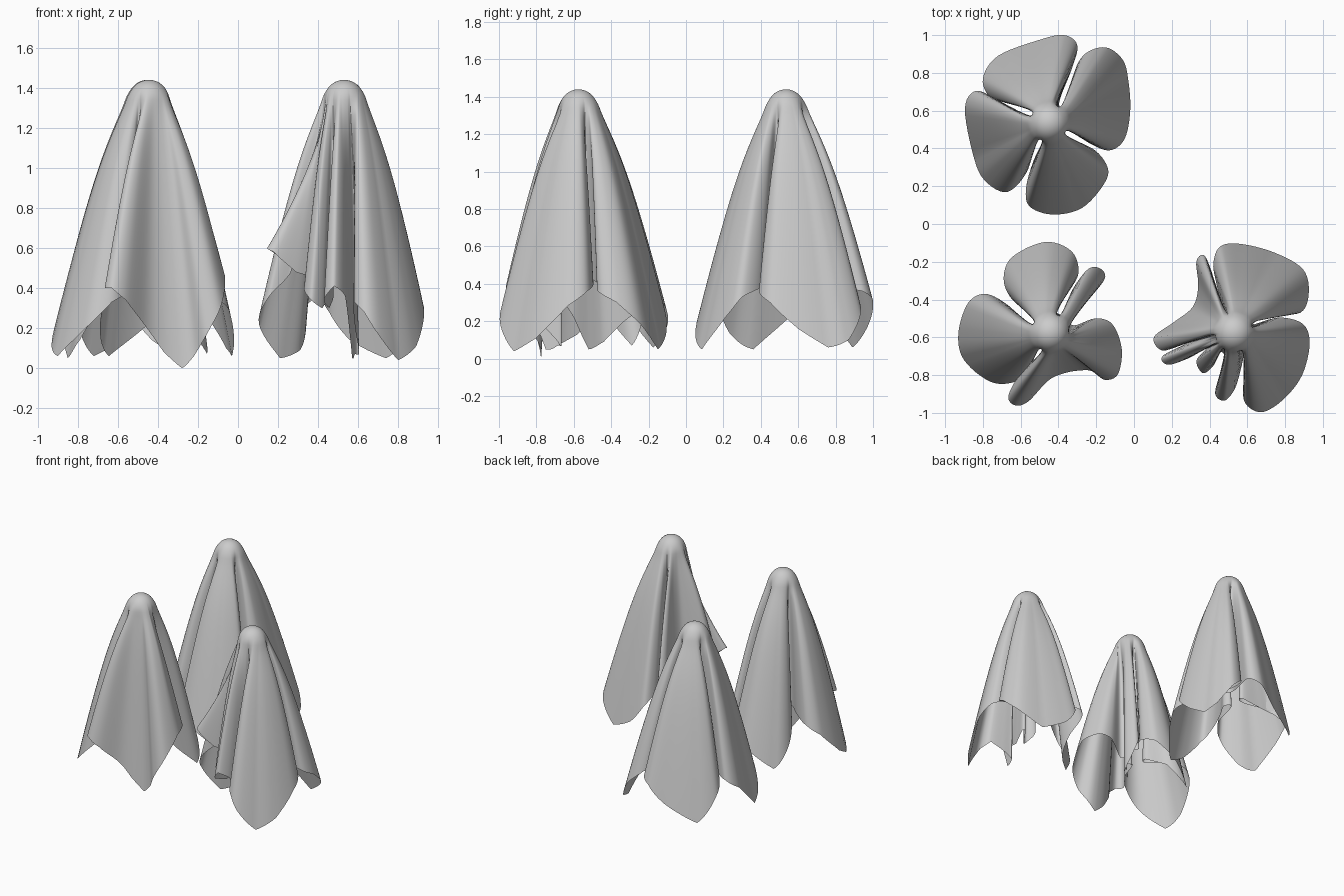
import bpy, math
from mathutils import Vector

HEAD_R, HEAD_Z, TOP = 0.10, 1.34, 1.44

# Hem control points (x, y, z), clockwise seen from above: valleys high, cloth corners low
back_left = [
    (-.37, .62, .42), (-.32, .79, .38), (-.26, .90, .35), (-.15, .935, .25), (-.06, .87, .10),
    (-.03, .76, .06), (-.02, .60, .16), (-.05, .45, .30), (-.13, .39, .36), (-.24, .43, .38),
    (-.36, .48, .42), (-.22, .40, .38), (-.14, .30, .33), (-.16, .21, .22), (-.275, .085, .05),
    (-.43, .05, .14), (-.555, .095, .30), (-.57, .20, .36), (-.53, .34, .40), (-.51, .45, .42),
    (-.56, .29, .38), (-.67, .17, .33), (-.79, .23, .14), (-.85, .36, .05), (-.895, .61, .28),
    (-.835, .705, .36), (-.71, .65, .38), (-.53, .59, .42), (-.655, .64, .38), (-.76, .67, .35),
    (-.80, .77, .24), (-.72, .89, .06), (-.50, .975, .18), (-.37, 1.0, .31), (-.30, .945, .36),
    (-.33, .82, .38)]
front_left = [
    (-.54, -.51, .40), (-.645, -.40, .36), (-.69, -.29, .20), (-.645, -.175, .06),
    (-.47, -.095, .20), (-.33, -.145, .33), (-.295, -.265, .38), (-.365, -.38, .42),
    (-.395, -.46, .43), (-.33, -.355, .40), (-.245, -.24, .35), (-.18, -.235, .20),
    (-.155, -.29, .07), (-.245, -.40, .20), (-.33, -.51, .36), (-.205, -.50, .46),
    (-.115, -.53, .48), (-.065, -.66, .46), (-.085, -.795, .31), (-.155, -.825, .17),
    (-.22, -.78, .06), (-.28, -.775, 0), (-.37, -.79, .08), (-.455, -.83, .20),
    (-.56, -.94, .34), (-.63, -.96, .40), (-.665, -.91, .40), (-.60, -.79, .42),
    (-.51, -.665, .42), (-.55, -.76, .38), (-.63, -.835, .33), (-.76, -.835, .20),
    (-.90, -.72, .06), (-.93, -.58, .13), (-.88, -.42, .30), (-.79, -.37, .37), (-.68, -.42, .40)]
front_right = [
    (.46, -.42, .42), (.435, -.31, .40), (.42, -.21, .36), (.455, -.12, .28), (.56, -.105, .14),
    (.74, -.15, .05), (.895, -.24, .18), (.925, -.37, .30), (.88, -.47, .36), (.74, -.47, .40),
    (.63, -.52, .43), (.77, -.495, .40), (.895, -.53, .36), (.93, -.635, .28), (.89, -.80, .11),
    (.80, -.92, .04), (.70, -.99, .17), (.63, -.985, .28), (.58, -.925, .33), (.585, -.79, .20),
    (.595, -.68, .07), (.57, -.75, .05), (.535, -.87, .36), (.48, -.935, .41), (.43, -.90, .34),
    (.455, -.79, .30), (.465, -.69, .36), (.42, -.75, .30), (.365, -.79, .34), (.33, -.725, .40),
    (.38, -.66, .45), (.29, -.71, .48), (.18, -.745, .58), (.15, -.70, .60), (.27, -.635, .50),
    (.15, -.67, .35), (.105, -.60, .22), (.21, -.52, .05), (.31, -.44, .09), (.34, -.33, .20),
    (.33, -.20, .30), (.37, -.165, .34), (.41, -.25, .38)]


def widen_valleys(pts, c, turn):
    """Split each point close to the neck into two, giving round valleys."""
    out, C = [], Vector((c[0], c[1], 0))
    for p in pts:
        v = Vector(p) - C
        if v.xy.length < 0.14:
            for s in (1, -1):
                w = v.copy()
                w.xy = (v.x * math.cos(turn) - s * v.y * math.sin(turn),
                        v.y * math.cos(turn) + s * v.x * math.sin(turn))
                out.append(C + w)
        else:
            out.append(C + v)
    return out


def closed_spline(P, steps=6):
    """Closed Catmull-Rom curve, with tighter heights for pointed cloth corners."""
    n, out = len(P), []
    for i in range(n):
        a, b, c, d = (P[(i + k) % n] for k in (-1, 0, 1, 2))
        for j in range(steps):
            t = j / steps
            q = 0.5 * (2 * b + (c - a) * t + (2 * a - 5 * b + 4 * c - d) * t * t
                       + (3 * b - a - 3 * c + d) * t ** 3)
            q.z = 0.3 * q.z + 0.7 * (b.z + (c.z - b.z) * t)
            out.append(q)
    return out


def flare(z):
    """How far the folds have opened at height z."""
    d = max(0, 1.40 - z)
    return d ** 0.8 * (1 - math.exp(-d / 0.12))


def head_angles(hem, c):
    """Spread the hem evenly round the head, turned to match the folds below."""
    n, dist = len(hem), [0]
    for i in range(n):
        dist.append(dist[-1] + (hem[(i + 1) % n] - hem[i]).length)
    ang = [-math.tau * d / dist[-1] for d in dist[:n]]
    sx = sy = 0
    for a, p in zip(ang, hem):
        q = math.atan2(p.y - c[1], p.x - c[0]) - a
        sx, sy = sx + math.cos(q), sy + math.sin(q)
    off = math.atan2(sy, sx)
    return [a + off for a in ang]


def draped_cloth(name, c, pts, turn, dome_rows=9, rows=44):
    hem = closed_spline(widen_valleys(pts, c, turn))
    ang, n = head_angles(hem, c), len(hem)
    verts, faces = [(c[0], c[1], TOP)], []
    for k in range(1, dome_rows + rows + 1):
        for h, a in zip(hem, ang):
            if k <= dome_rows:
                e = math.pi / 2 * k / dome_rows
                z, r = HEAD_Z + HEAD_R * math.cos(e), HEAD_R * math.sin(e)
            else:
                z, r = HEAD_Z + (h.z - HEAD_Z) * (k - dome_rows) / rows, HEAD_R
            # short raised flaps stay close to the body before swinging out
            g = (flare(z) / flare(h.z)) ** (1 + 7 * max(0, h.z - .45))
            bx, by = math.cos(a), math.sin(a)
            verts.append((c[0] + bx * r + (h.x - c[0] - bx * HEAD_R) * g,
                          c[1] + by * r + (h.y - c[1] - by * HEAD_R) * g, z))
    for i in range(n):
        j = (i + 1) % n
        faces.append((0, 1 + j, 1 + i))
        for k in range(dome_rows + rows - 1):
            b = 1 + k * n
            faces.append((b + i, b + j, b + n + j, b + n + i))
    me = bpy.data.meshes.new(name)
    me.from_pydata(verts, [], faces)
    me.validate()
    if me.polygons[0].normal.z < 0:
        me.flip_normals()
    me.shade_smooth()
    ob = bpy.data.objects.new(name, me)
    bpy.context.collection.objects.link(ob)


# Three hanging cloth ghosts
draped_cloth("cloth_ghost_back_left", (-.45, .535), back_left, .28)
draped_cloth("cloth_ghost_front_left", (-.445, -.575), front_left, .22)
draped_cloth("cloth_ghost_front_right", (.53, -.575), front_right, .1)
